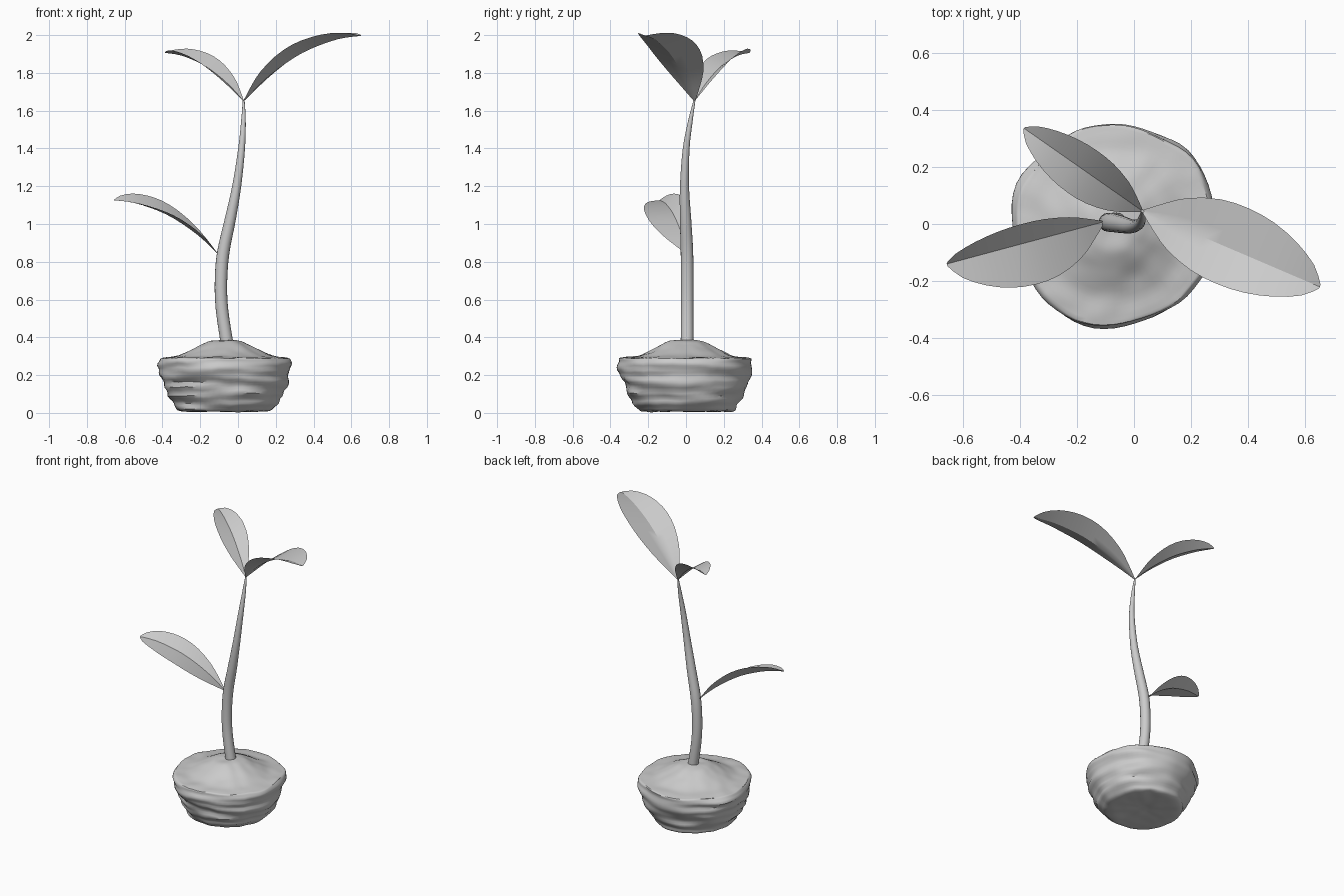
import bpy, math
from mathutils import Vector, noise

default = bpy.data.objects.get("Cube")
if default:
    bpy.data.objects.remove(default, do_unlink=True)

grey = bpy.data.materials.new("light_grey")
grey.use_nodes = True
grey.diffuse_color = (0.6, 0.6, 0.6, 1)
grey.node_tree.nodes["Principled BSDF"].inputs["Base Color"].default_value = (0.6, 0.6, 0.6, 1)


def add_object(name, verts, faces, angle=40):
    mesh = bpy.data.meshes.new(name)
    mesh.from_pydata(verts, [], faces)
    mesh.materials.append(grey)
    obj = bpy.data.objects.new(name, mesh)
    bpy.context.collection.objects.link(obj)
    bpy.ops.object.select_all(action='DESELECT')
    obj.select_set(True)
    bpy.context.view_layer.objects.active = obj
    bpy.ops.object.shade_smooth_by_angle(angle=math.radians(angle))
    return obj


def loft(name, rings, angle=40):
    """Skin a stack of equal rings and cap both ends."""
    n = len(rings[0])
    verts = [v for ring in rings for v in ring]
    faces = [(i * n + j, i * n + (j + 1) % n, (i + 1) * n + (j + 1) % n, (i + 1) * n + j)
             for i in range(len(rings) - 1) for j in range(n)]
    faces += [tuple(reversed(range(n))), tuple(range(len(verts) - n, len(verts)))]
    return add_object(name, verts, faces, angle)


def ring(x, y, z, r, n):
    return [(x + r * math.cos(a), y + r * math.sin(a), z)
            for a in (math.tau * k / n for k in range(n))]


def resample(points, steps):
    """Smooth curve through a few points."""
    out = []
    for i in range(len(points) - 1):
        p = [Vector(points[min(max(k, 0), len(points) - 1)]) for k in range(i - 1, i + 3)]
        for s in range(steps):
            t = s / steps
            out.append(0.5 * (2 * p[1] + (p[2] - p[0]) * t
                              + (2 * p[0] - 5 * p[1] + 4 * p[2] - p[3]) * t * t
                              + (3 * p[1] - p[0] - 3 * p[2] + p[3]) * t ** 3))
    return out + [Vector(points[-1])]


# Lumpy soil ball: radius and height, from the underside over the rim to the mound
profile = [(0.03, 0.015), (0.15, 0.008), (0.24, 0.01), (0.27, 0.04), (0.3, 0.09),
           (0.328, 0.15), (0.345, 0.2), (0.357, 0.25), (0.35, 0.285), (0.32, 0.293),
           (0.25, 0.303), (0.18, 0.335), (0.13, 0.36), (0.085, 0.38), (0.03, 0.385)]
SIDES = 64
rings = []
for i, (r, z) in enumerate(resample(profile, 4)):
    side = min(1, r / 0.3) if i < 34 else 0.3
    loop = []
    for x, y, _ in ring(0, 0, 0, 1, SIDES):
        layer = noise.noise((x * 1.3, y * 1.3, z * 28))
        lump = noise.noise((x * 2.5 + 7, y * 2.5, z * 6))
        rr = r + side * (0.018 * layer + 0.012 * lump)
        zz = z + 0.006 * noise.noise((x * rr * 14, y * rr * 14, 3))
        loop.append((-0.068 + x * rr, y * rr, max(0, zz)))
    rings.append(loop)
loft("soil_ball", rings)

# Curved tapering stem: x, y, height and radius
path = [(-0.057, 0.006, 0.36, 0.034), (-0.085, 0.006, 0.55, 0.033),
        (-0.09, 0.006, 0.7, 0.033), (-0.078, 0.005, 0.85, 0.033),
        (-0.042, -0.002, 1.02, 0.03), (-0.007, -0.008, 1.2, 0.024),
        (0.019, 0.001, 1.4, 0.018), (0.029, 0.024, 1.55, 0.012),
        (0.03, 0.045, 1.655, 0.005)]
loft("stem", [ring(*p, 16) for p in resample(path, 4)])

# Leaf shape along the midrib: position, rise and half width as fractions
shape = resample([(0, 0, 0.03), (0.1, 0.19, 0.4), (0.2, 0.36, 0.7), (0.35, 0.57, 0.94),
                  (0.5, 0.74, 1), (0.65, 0.86, 0.93), (0.8, 0.95, 0.72),
                  (0.93, 0.99, 0.4), (1, 1, 0.05)], 2)
ACROSS = 3


def leaf(name, base, tip, left, right):
    """Folded leaf sheet; left and right give each half's width and lift."""
    base, tip = Vector(base), Vector(tip)
    run = tip - base
    side = Vector((-run.y, run.x, 0)).normalized()
    verts = []
    for t, rise, w in shape:
        mid = base + Vector((run.x * t, run.y * t, run.z * rise))
        for k in range(-ACROSS, ACROSS + 1):
            width, lift = left if k > 0 else right
            f = abs(k) / ACROSS * w
            verts.append(mid + side * math.copysign(width * f, k) + Vector((0, 0, lift * f)))
    n = 2 * ACROSS + 1
    faces = [(i * n + j, (i + 1) * n + j, (i + 1) * n + j + 1, i * n + j + 1)
             for i in range(len(shape) - 1) for j in range(n - 1)]
    add_object(name, verts, faces, 30)


leaf("top_left_leaf", (0.03, 0.045, 1.65), (0.65, -0.22, 1.995), (0.155, 0.045), (0.132, 0.045))
leaf("top_back_leaf", (0.03, 0.045, 1.65), (-0.385, 0.335, 1.905), (0.097, 0.035), (0.082, 0.05))
leaf("lower_right_leaf", (-0.105, 0.008, 0.84), (-0.655, -0.14, 1.125), (0.15, -0.005), (0.067, 0.07))
